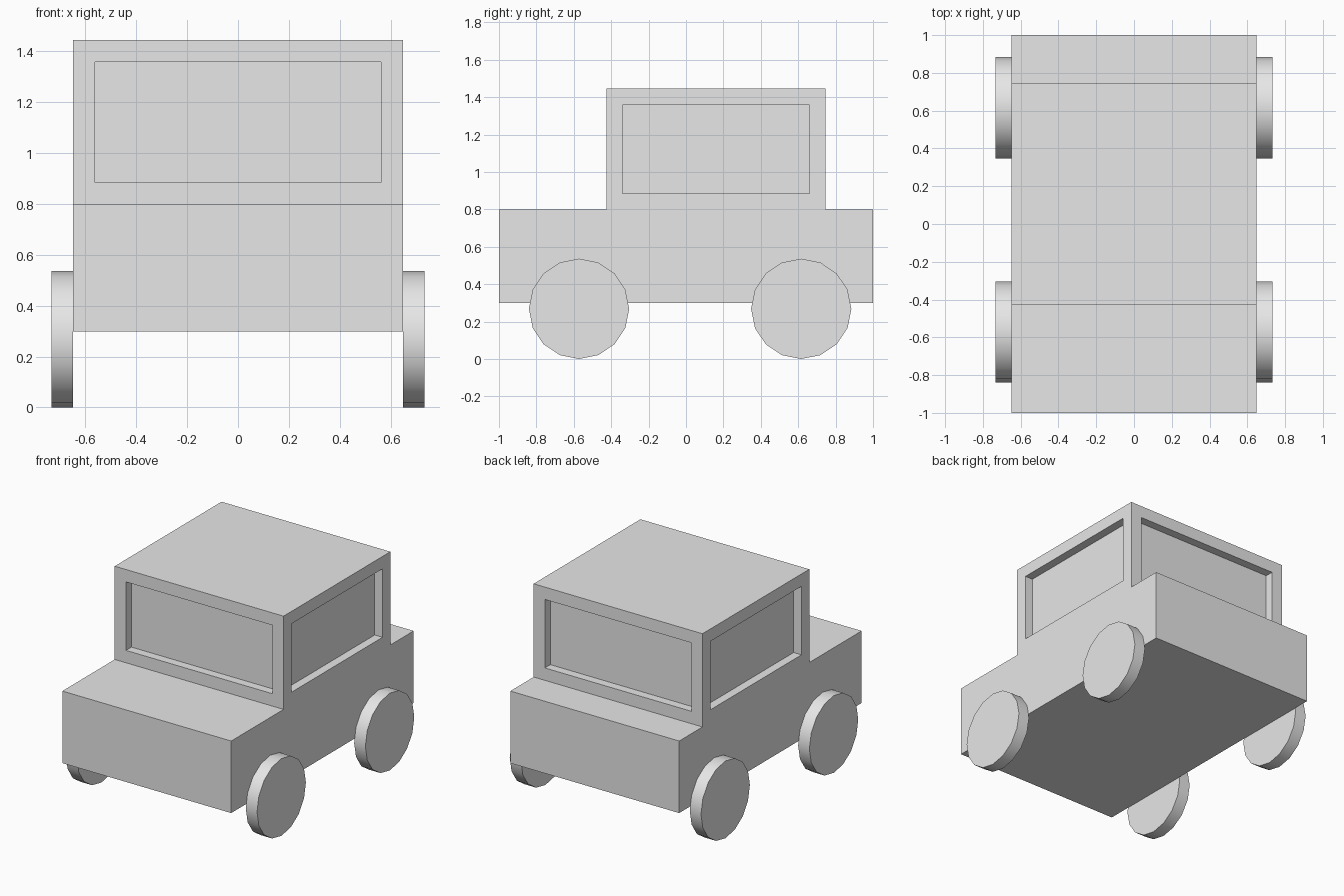
import bpy
import bmesh
from math import pi
from mathutils import Matrix, Vector

cube = bpy.data.objects.get("Cube")
if cube:
    bpy.data.objects.remove(cube, do_unlink=True)

# Single plain grey material
grey = bpy.data.materials.new("plain_grey")
grey.use_nodes = True
grey.diffuse_color = (0.8, 0.8, 0.8, 1)
grey.node_tree.nodes["Principled BSDF"].inputs["Base Color"].default_value = grey.diffuse_color

HALF_WIDTH = 0.648
FLOOR, DECK, ROOF = 0.298, 0.798, 1.445
CABIN_FRONT, CABIN_BACK = -0.426, 0.745
FRAME, RECESS = 0.086, 0.06
WHEEL_RADIUS, WHEEL_WIDTH = 0.268, 0.086


def add_object(name, bm):
    mesh = bpy.data.meshes.new(name)
    bmesh.ops.recalc_face_normals(bm, faces=bm.faces)
    bm.to_mesh(mesh)
    bm.free()
    mesh.materials.append(grey)
    obj = bpy.data.objects.new(name, mesh)
    bpy.context.collection.objects.link(obj)
    return obj


def push(bm, faces, offset):
    """Extrude each face by the offset its normal gives."""
    for face in faces:
        move = offset(face.normal.copy())
        new = bmesh.ops.extrude_discrete_faces(bm, faces=[face])["faces"][0]
        bmesh.ops.translate(bm, verts=new.verts, vec=move)


# Lower body: a box whose top is split where the cabin starts and ends
bm = bmesh.new()
bmesh.ops.create_cube(bm, size=1)
bmesh.ops.scale(bm, verts=bm.verts, vec=(2 * HALF_WIDTH, 2, DECK - FLOOR))
bmesh.ops.translate(bm, verts=bm.verts, vec=(0, 0, (DECK + FLOOR) / 2))
for y in (CABIN_FRONT, CABIN_BACK):
    bmesh.ops.bisect_plane(bm, geom=bm.verts[:] + bm.edges[:] + bm.faces[:],
                           plane_co=(0, y, 0), plane_no=(0, 1, 0))
bm.normal_update()

# Cabin: raise the middle of the deck
middle = [f for f in bm.faces
          if f.normal.z > 0.9 and CABIN_FRONT < f.calc_center_median().y < CABIN_BACK]
push(bm, middle, lambda n: Vector((0, 0, ROOF - DECK)))
bm.normal_update()

# Windows: inset the four cabin walls and sink the panes
walls = [f for f in bm.faces if abs(f.normal.z) < 0.1 and f.calc_center_median().z > DECK]
bmesh.ops.inset_individual(bm, faces=walls, thickness=FRAME, use_even_offset=True)
bm.normal_update()
push(bm, walls, lambda n: n * -RECESS)
add_object("body_with_cabin", bm)

# Wheels: flat sided discs with smooth rims, resting against the body sides
for end, y in (("front", -0.572), ("rear", 0.616)):
    for side, sign in (("left", 1), ("right", -1)):
        bm = bmesh.new()
        bmesh.ops.create_cone(bm, cap_ends=True, segments=16, radius1=WHEEL_RADIUS,
                              radius2=WHEEL_RADIUS, depth=WHEEL_WIDTH)
        x = sign * (HALF_WIDTH + WHEEL_WIDTH / 2)
        bm.transform(Matrix.Translation((x, y, WHEEL_RADIUS)) @ Matrix.Rotation(pi / 2, 4, "Y"))
        wheel = add_object(f"{end}_{side}_wheel", bm)
        bpy.ops.object.select_all(action="DESELECT")
        wheel.select_set(True)
        bpy.context.view_layer.objects.active = wheel
        bpy.ops.object.shade_smooth_by_angle(angle=pi / 6)
